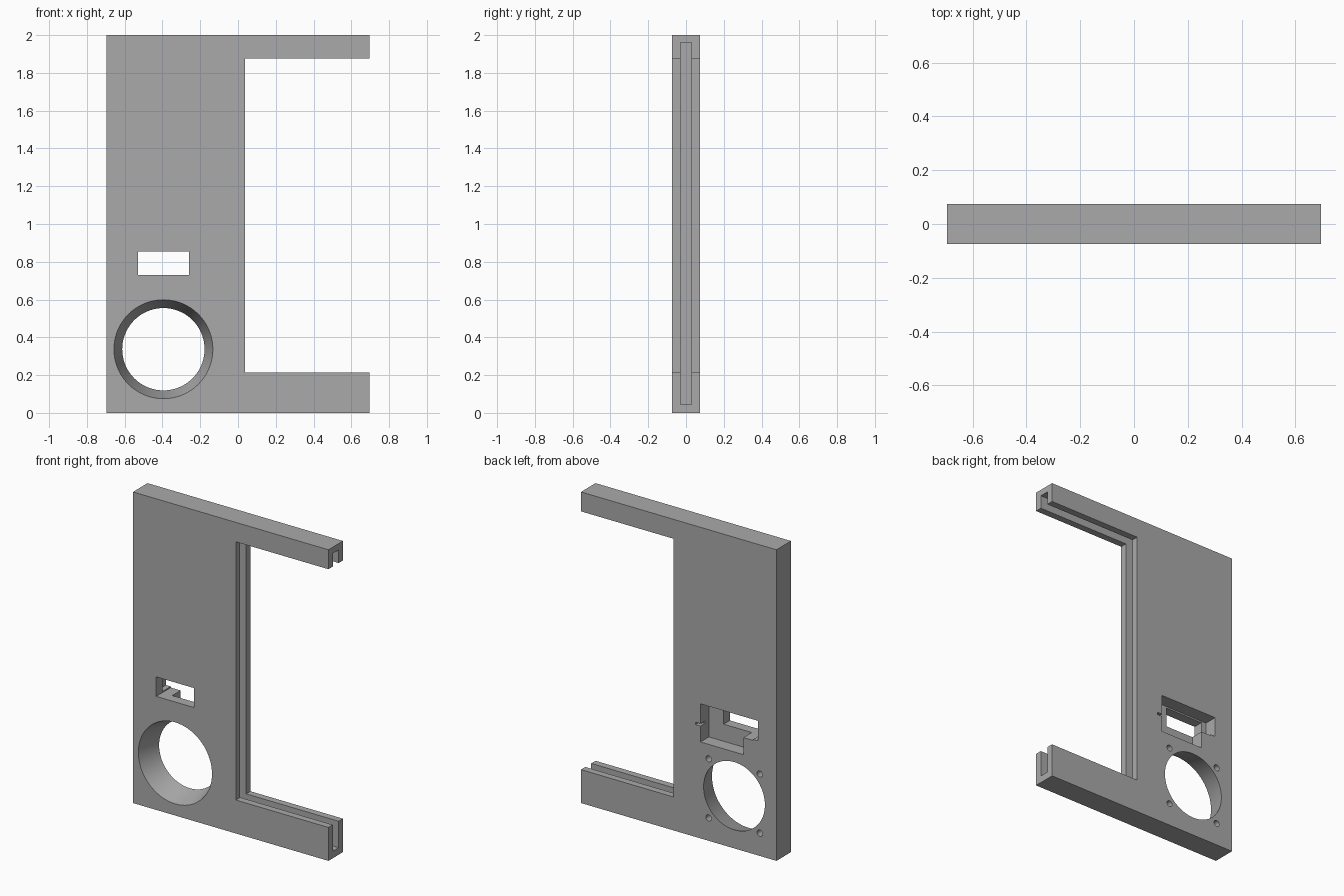
import bpy, bmesh, math
from mathutils import Matrix

old = bpy.data.objects.get("Cube")
if old:
    bpy.data.objects.remove(old, do_unlink=True)

HALF_W, HALF_T = 0.695, 0.074

grey = bpy.data.materials.new("plain grey")
grey.use_nodes = True
colour = (0.4, 0.4, 0.4, 1)
grey.diffuse_color = colour
grey.node_tree.nodes["Principled BSDF"].inputs["Base Color"].default_value = colour


def make_object(name, bm):
    bmesh.ops.recalc_face_normals(bm, faces=bm.faces)
    mesh = bpy.data.meshes.new(name)
    bm.to_mesh(mesh)
    bm.free()
    mesh.materials.append(grey)
    obj = bpy.data.objects.new(name, mesh)
    bpy.context.collection.objects.link(obj)
    return obj


def prism(name, outline, y0, y1):
    """Extrude an (x, z) outline from y0 to y1."""
    bm = bmesh.new()
    face = bm.faces.new([bm.verts.new((x, y0, z)) for x, z in outline])
    ext = bmesh.ops.extrude_face_region(bm, geom=[face])
    verts = [v for v in ext["geom"] if isinstance(v, bmesh.types.BMVert)]
    bmesh.ops.translate(bm, verts=verts, vec=(0, y1 - y0, 0))
    return make_object(name, bm)


def box(name, x0, x1, y0, y1, z0, z1):
    return prism(name, [(x0, z0), (x1, z0), (x1, z1), (x0, z1)], y0, y1)


def cone(name, x, z, y0, y1, r0, r1, sides):
    """Round cutter along y, radius r0 at y0 and r1 at y1."""
    bm = bmesh.new()
    bmesh.ops.create_cone(bm, cap_ends=True, segments=sides, radius1=r1,
                          radius2=r0, depth=y1 - y0)
    bm.transform(Matrix.Translation((x, (y0 + y1) / 2, z))
                 @ Matrix.Rotation(math.pi / 2, 4, "X"))
    return make_object(name, bm)


# C-shaped frame panel
panel = prism("frame_panel", [
    (-HALF_W, 0), (HALF_W, 0), (HALF_W, 0.215), (0.037, 0.215),
    (0.037, 1.875), (HALF_W, 1.875), (HALF_W, 2), (-HALF_W, 2)],
    -HALF_T, HALF_T)

# Groove around the inside of the opening
cutters = [box("groove_cutter", -0.045, 0.8, -0.03, 0.03, 0.045, 1.96)]

# Tapered round opening, continued a little past both faces
cx, cz = -0.395, 0.337
taper, over = (0.262 - 0.218) / (2 * HALF_T), 0.02
cutters.append(cone("fan_opening_cutter", cx, cz, -HALF_T - over, HALF_T + over,
                    0.262 + taper * over, 0.218 - taper * over, 72))

# Blind screw holes on the back
for sx in (-1, 1):
    for sz in (-1, 1):
        cutters.append(cone("screw_hole_cutter", cx + sx * 0.182, cz + sz * 0.19,
                            0.02, 0.1, 0.02, 0.02, 20))

# Small window, stepped pocket behind it, and thin board slot
cutters.append(box("window_cutter", -0.53, -0.26, -0.1, 0.1, 0.73, 0.855))
cutters.append(prism("pocket_cutter", [
    (-0.155, 0.865), (-0.565, 0.865), (-0.565, 0.737), (-0.46, 0.737),
    (-0.46, 0.62), (-0.155, 0.62)], -0.011, 0.1))
cutters.append(box("slot_cutter", -0.2, -0.12, 0.03, 0.1, 0.722, 0.737))

bpy.ops.object.select_all(action="DESELECT")
bpy.context.view_layer.objects.active = panel
panel.select_set(True)
for cutter in cutters:
    mod = panel.modifiers.new("cut", "BOOLEAN")
    mod.operation = "DIFFERENCE"
    mod.solver = "EXACT"
    mod.object = cutter
    bpy.ops.object.modifier_apply(modifier=mod.name)
    bpy.data.objects.remove(cutter, do_unlink=True)

bpy.ops.object.shade_smooth_by_angle(angle=math.radians(30))
